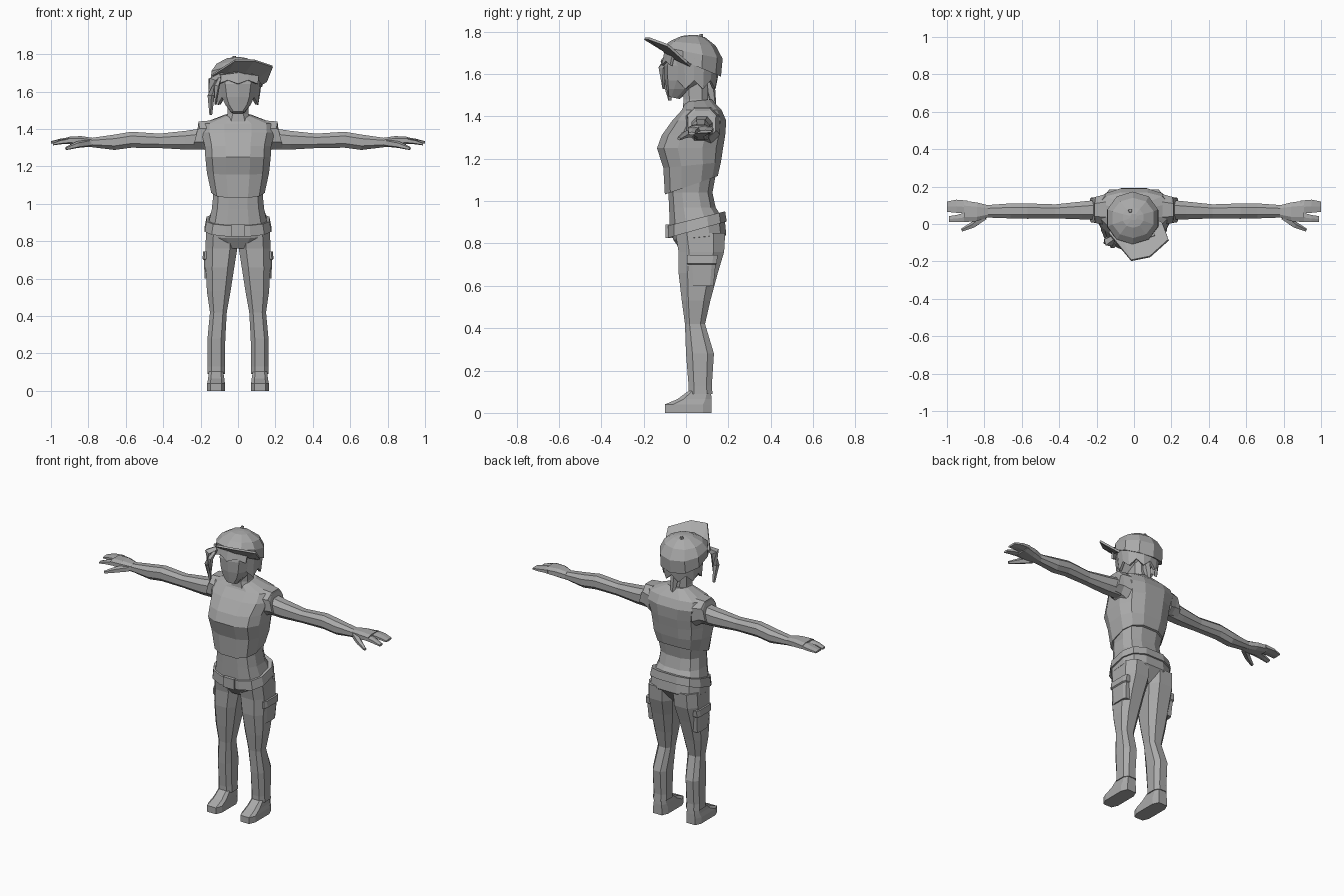
import bpy, bmesh, math
from mathutils import Vector

mat = bpy.data.materials.new("plain_grey")
mat.diffuse_color = (0.4, 0.4, 0.4, 1)


def finish(name, bm, mirror=False, thick=0):
    bmesh.ops.recalc_face_normals(bm, faces=bm.faces[:])
    me = bpy.data.meshes.new(name)
    bm.to_mesh(me)
    bm.free()
    ob = bpy.data.objects.new(name, me)
    bpy.context.collection.objects.link(ob)
    me.materials.append(mat)
    if thick:
        s = ob.modifiers.new("thickness", 'SOLIDIFY')
        s.thickness, s.offset = thick, 0
    if mirror:
        ob.modifiers.new("mirror", 'MIRROR').use_clip = False
    return ob


def bridge(bm, rings):
    n = len(rings[0])
    for a, b in zip(rings, rings[1:]):
        for i in range(n):
            j = (i + 1) % n
            bm.faces.new((a[i], a[j], b[j], b[i]))
    bm.faces.new(rings[0])
    bm.faces.new(rings[-1])


def loft(name, rows, n=12, p=0.75, axis='z', mirror=False):
    """Rows: position, min u, max u, min v, max v, optional slope along v."""
    bm = bmesh.new()
    ang = [2 * math.pi * (i + 0.5) / n for i in range(n)]
    sh = [(math.copysign(abs(math.cos(a)) ** p, math.cos(a)),
           math.copysign(abs(math.sin(a)) ** p, math.sin(a))) for a in ang]
    mu, mv = max(s[0] for s in sh), max(s[1] for s in sh)
    rings = []
    for t, u0, u1, v0, v1, *tilt in rows:
        ring = []
        for su, sv in sh:
            u = (u0 + u1) / 2 + su / mu * (u1 - u0) / 2
            dv = sv / mv * (v1 - v0) / 2
            v = (v0 + v1) / 2 + dv
            w = t + (tilt[0] * dv if tilt else 0)
            ring.append(bm.verts.new((u, v, w) if axis == 'z' else (w, u, v)))
        rings.append(ring)
    bridge(bm, rings)
    return finish(name, bm, mirror)


def sym(rows):
    return [(r[0], -r[1], r[1], *r[2:]) for r in rows]


def lock(name, pts, radii, n=5, mirror=False):
    """Tapered tube through a few points."""
    bm = bmesh.new()
    pts = [Vector(p) for p in pts]
    rings = []
    for k, c in enumerate(pts):
        d = (pts[min(k + 1, len(pts) - 1)] - pts[max(k - 1, 0)]).normalized()
        q = d.to_track_quat('Z', 'Y')
        rings.append([bm.verts.new(c + q @ Vector((radii[k] * math.cos(6.28319 * i / n),
                      radii[k] * math.sin(6.28319 * i / n), 0))) for i in range(n)])
    bridge(bm, rings)
    return finish(name, bm, mirror)


def strip(name, a, b, thick):
    """Sheet between two rows of points."""
    bm = bmesh.new()
    a, b = [bm.verts.new(p) for p in a], [bm.verts.new(p) for p in b]
    for i in range(len(a) - 1):
        bm.faces.new((a[i], a[i + 1], b[i + 1], b[i]))
    return finish(name, bm, thick=thick)


# Shoes and trousers
loft("shoe", [(0, .07, .165, -.1, .12), (.04, .07, .165, -.1, .12),
              (.065, .073, .16, -.04, .12), (.11, .08, .155, .02, .118)], n=8, p=.5, mirror=True)
loft("trouser_leg", [(.09, .07, .163, .012, .125), (.13, .07, .162, .012, .122),
                     (.28, .068, .163, 0, .132), (.42, .06, .15, -.005, .09),
                     (.53, .04, .166, -.02, .115), (.66, .02, .173, -.035, .15),
                     (.76, .004, .175, -.035, .18), (.85, 0, .17, -.05, .185)], n=8, p=.7, mirror=True)
loft("pelvis", sym([(.76, .1, -.02, .13), (.83, .172, -.06, .19, .1),
                    (.91, .165, -.075, .18, .25)]))
loft("cargo_pocket", [(.60, .13, .178, .02, .13), (.70, .13, .183, .01, .14),
                      (.705, .13, .19, .005, .145), (.745, .13, .186, .005, .15)],
     n=8, p=.4, mirror=True)

# Belt and buckle
loft("belt", sym([(.865, .178, -.085, .192, .28), (.918, .168, -.085, .185, .25)]))
loft("buckle", [(.825, -.038, .038, -.097, -.06), (.89, -.038, .038, -.097, -.06)], n=4, p=1)

# Waist and cropped top
loft("waist", sym([(.88, .163, -.075, .178, .25), (.97, .14, -.08, .14),
                   (1.04, .133, -.083, .125), (1.15, .15, -.088, .145)]))
loft("cropped_top", sym([(1.075, .143, -.1, .15, .35), (1.17, .166, -.107, .165, .1),
                         (1.25, .175, -.137, .175), (1.31, .178, -.115, .185),
                         (1.38, .195, -.065, .19), (1.43, .19, -.02, .168),
                         (1.475, .07, .0, .12, .1)]))
loft("sleeve", [(.15, -.005, .16, 1.27, 1.445), (.2, .005, .145, 1.295, 1.44, .15),
                (.225, .01, .14, 1.30, 1.425, -.25)], n=8, p=.8, axis='x', mirror=True)

# Arms and hands
loft("arm", [(.18, .025, .13, 1.29, 1.405), (.28, .025, .12, 1.29, 1.39),
             (.42, .03, .105, 1.298, 1.375), (.57, .028, .11, 1.30, 1.385),
             (.66, .03, .11, 1.288, 1.37), (.8, .035, .1, 1.305, 1.35)],
     n=8, p=.85, axis='x', mirror=True)
loft("palm", [(.78, .035, .1, 1.303, 1.353), (.84, .015, .115, 1.31, 1.362),
              (.91, .01, .125, 1.32, 1.358)], n=8, p=.7, axis='x', mirror=True)
loft("rear_fingers", [(.89, .055, .125, 1.325, 1.358), (.95, .06, .13, 1.325, 1.348),
                      (1.0, .065, .12, 1.322, 1.335)], n=6, p=.7, axis='x', mirror=True)
loft("front_fingers", [(.89, .01, .065, 1.322, 1.355), (.95, .01, .048, 1.318, 1.342),
                       (.99, .012, .042, 1.312, 1.326)], n=6, p=.7, axis='x', mirror=True)
lock("thumb", [(.8, .04, 1.325), (.86, -.005, 1.315), (.92, -.033, 1.295)],
     [.022, .018, .009], mirror=True)

# Neck and head
loft("neck", sym([(1.43, .075, -.015, .125), (1.48, .056, -.012, .105), (1.6, .055, -.02, .1)]), n=8)
loft("head", sym([(1.488, .035, -.085, -.03, -.2), (1.53, .068, -.092, .03),
                  (1.57, .086, -.1, .09), (1.64, .098, -.105, .13),
                  (1.70, .1, -.09, .14)]), n=10)

# Hair shell with uneven ends, fringe and loose locks
arc = [math.radians(-42 + 264 * i / 12) for i in range(13)]
strip("hair", [(.122 * math.cos(a), .035 + .118 * math.sin(a), 1.675 - .04 * math.sin(a)) for a in arc],
      [(.108 * math.cos(a), .035 + .105 * math.sin(a), 1.57 - (.04 if i % 2 else 0))
       for i, a in enumerate(arc)], .015)
strip("fringe", [(-.11 + .055 * i, -.095 + .02 * abs(i - 2), 1.71) for i in range(5)],
      [(-.105 + .0525 * i, -.11 + .02 * abs(i - 2), 1.64 + .02 * (i % 2)) for i in range(5)], .012)
lock("side_ponytail", [(-.1, -.07, 1.68), (-.135, -.095, 1.66), (-.145, -.095, 1.58), (-.145, -.075, 1.475)],
     [.018, .028, .02, .008])
lock("side_lock", [(-.1, -.09, 1.67), (-.115, -.115, 1.63), (-.12, -.105, 1.53)], [.012, .018, .006])
lock("nape_lock", [(0, .11, 1.61), (0, .115, 1.53), (.0, .135, 1.43)], [.025, .024, .01])

# Cap crown, button and turned brim
loft("cap_crown", [(1.645, -.145, .13, -.105, .165, -.42), (1.70, -.142, .128, -.108, .173, -.2),
                   (1.745, -.115, .105, -.075, .14, -.1), (1.777, -.06, .05, -.02, .09, -.06),
                   (1.784, -.02, .015, .02, .055)], n=10, p=.95)
lock("cap_button", [(-.02, .07, 1.765), (-.02, .073, 1.789)], [.014, .009], n=6)
strip("cap_brim",
      [(-.13, -.03, 1.68), (-.06, -.085, 1.7), (.035, -.09, 1.7), (.105, -.045, 1.67), (.125, .02, 1.64)],
      [(-.135, -.05, 1.69), (-.015, -.195, 1.768), (.085, -.175, 1.768), (.185, -.085, 1.735), (.152, .005, 1.655)],
      .012)
